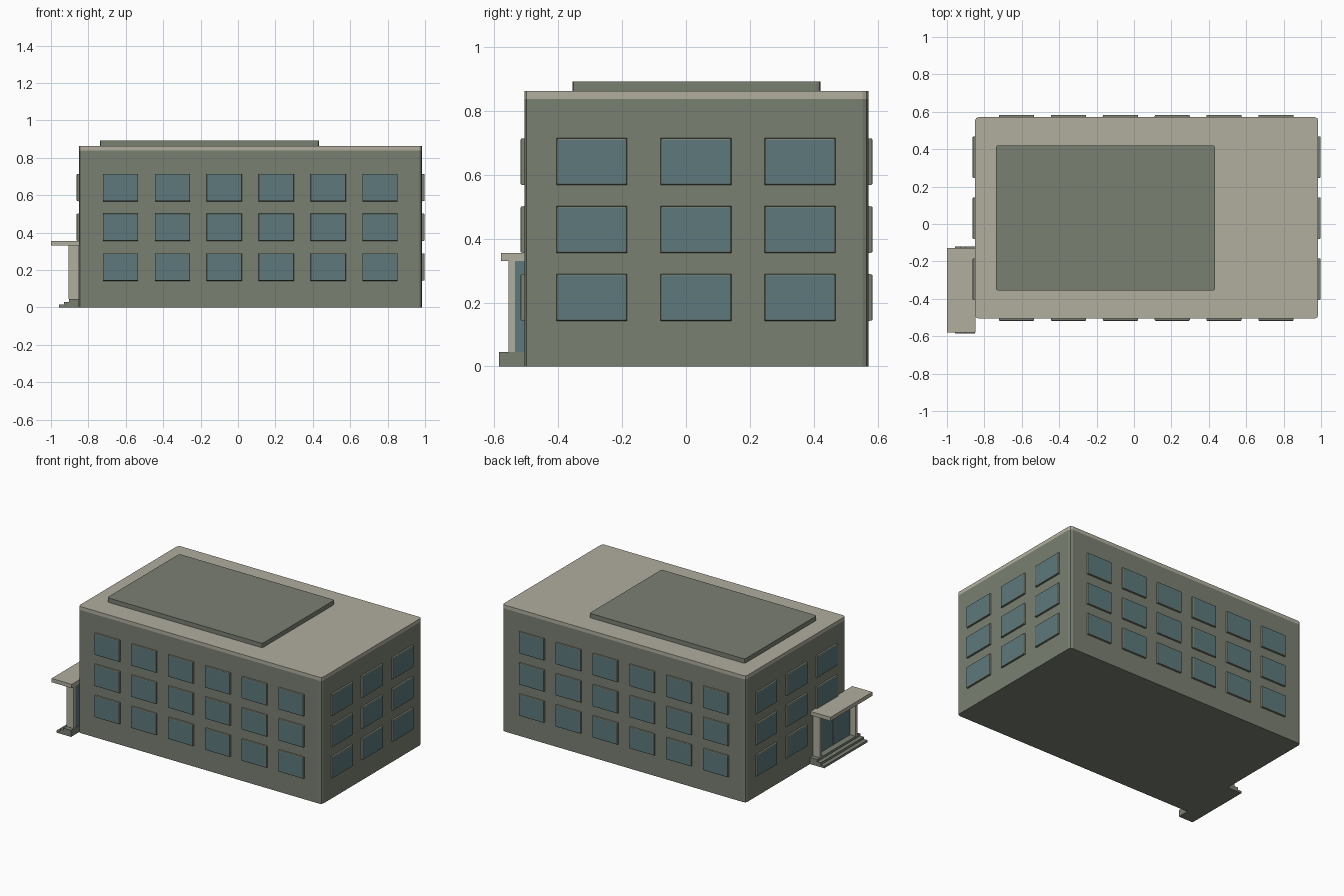
import bpy, bmesh, math
from mathutils import Vector, Matrix

default = bpy.data.objects.get("Cube")
if default:
    bpy.data.objects.remove(default, do_unlink=True)


def material(name, colour):
    mat = bpy.data.materials.new(name)
    mat.use_nodes = True
    mat.diffuse_color = (*colour, 1)
    bsdf = next(n for n in mat.node_tree.nodes if n.type == 'BSDF_PRINCIPLED')
    bsdf.inputs["Base Color"].default_value = (*colour, 1)
    return mat


WALL = material("grey green wall", (0.195, 0.215, 0.17))
TRIM = material("pale stone trim", (0.44, 0.425, 0.345))
GLASS = material("blue grey glass", (0.11, 0.19, 0.2))


def add_object(name, bm, *mats):
    mesh = bpy.data.meshes.new(name)
    bm.to_mesh(mesh)
    bm.free()
    for mat in mats:
        mesh.materials.append(mat)
    obj = bpy.data.objects.new(name, mesh)
    bpy.context.collection.objects.link(obj)
    return obj


def box(name, mat, x, y, z, corner=0):
    """Box spanning three ranges, with optional bevelled upright edges."""
    bm = bmesh.new()
    bmesh.ops.create_cube(bm, size=1)
    for v in bm.verts:
        v.co = Vector([(r[0] + r[1]) / 2 + c * (r[1] - r[0]) for r, c in zip((x, y, z), v.co)])
    if corner:
        upright = [e for e in bm.edges if abs(e.verts[0].co.z - e.verts[1].co.z) > 1e-4]
        bmesh.ops.bevel(bm, geom=upright, offset=corner, segments=2, profile=0.5, affect='EDGES')
    return add_object(name, bm, mat)


def window(name, width, height, location, angle):
    """Raised tapered frame facing -y before rotation, with a glass pane."""
    bm = bmesh.new()
    bmesh.ops.create_cube(bm, size=1)
    for v in bm.verts:
        outer = v.co.y < 0
        taper = 0.003 if outer else 0
        v.co.x *= width - 2 * taper
        v.co.z *= height - 2 * taper
        v.co.y = -0.011 if outer else 0.01
    bm.normal_update()
    front = min(bm.faces, key=lambda f: f.normal.y)
    bmesh.ops.inset_region(bm, faces=[front], thickness=0.005, depth=0.002)
    front.material_index = 1
    bmesh.ops.transform(bm, verts=bm.verts[:],
                        matrix=Matrix.Translation(location) @ Matrix.Rotation(angle, 4, 'Z'))
    return add_object(name, bm, WALL, GLASS)


# Main block and roof
LEFT, RIGHT, FRONT, BACK = -0.85, 0.985, -0.505, 0.571
box("building_walls", WALL, (LEFT, RIGHT), (FRONT, BACK), (0, 0.838), 0.018)
box("roof_band", TRIM, (LEFT, RIGHT), (FRONT, BACK), (0.838, 0.862), 0.018)
box("roof_panel", WALL, (-0.738, 0.433), (-0.356, 0.421), (0.862, 0.892), 0.012)

# Three storeys of windows on all four sides
for floor in range(3):
    z = 0.216 + floor * 0.2125
    for i in range(6):
        x = -0.628 + i * 0.2775
        window("front_window", 0.192, 0.15, (x, FRONT, z), 0)
        window("back_window", 0.192, 0.15, (x, BACK, z), math.pi)
    for i in range(3):
        y = -0.295 + i * 0.326
        window("end_window", 0.225, 0.15, (RIGHT, y, z), math.pi / 2)
        if floor or i:  # the entrance takes the place of one window
            window("entrance_end_window", 0.225, 0.15, (LEFT, y, z), -math.pi / 2)

# Entrance porch: canopy, columns, doors and steps
MID = -0.353
box("porch_canopy", TRIM, (-1.0, -0.848), (MID - 0.226, MID + 0.226), (0.33, 0.356))
for side in (-1, 1):
    y = MID + side * 0.192
    box("porch_column", TRIM, (-0.905, -0.85), (y - 0.01, y + 0.01), (0.045, 0.33))
    box("door_glass", GLASS, (-0.862, -0.851),
        sorted((MID + side * 0.003, MID + side * 0.182)), (0.045, 0.33))
box("door_mullion", WALL, (-0.865, -0.851), (MID - 0.003, MID + 0.003), (0.045, 0.33))
for i in range(3):
    box("entrance_step", WALL, (-0.958 + i * 0.027, -0.849),
        (MID - 0.232, MID + 0.232), (i * 0.015, (i + 1) * 0.015))
